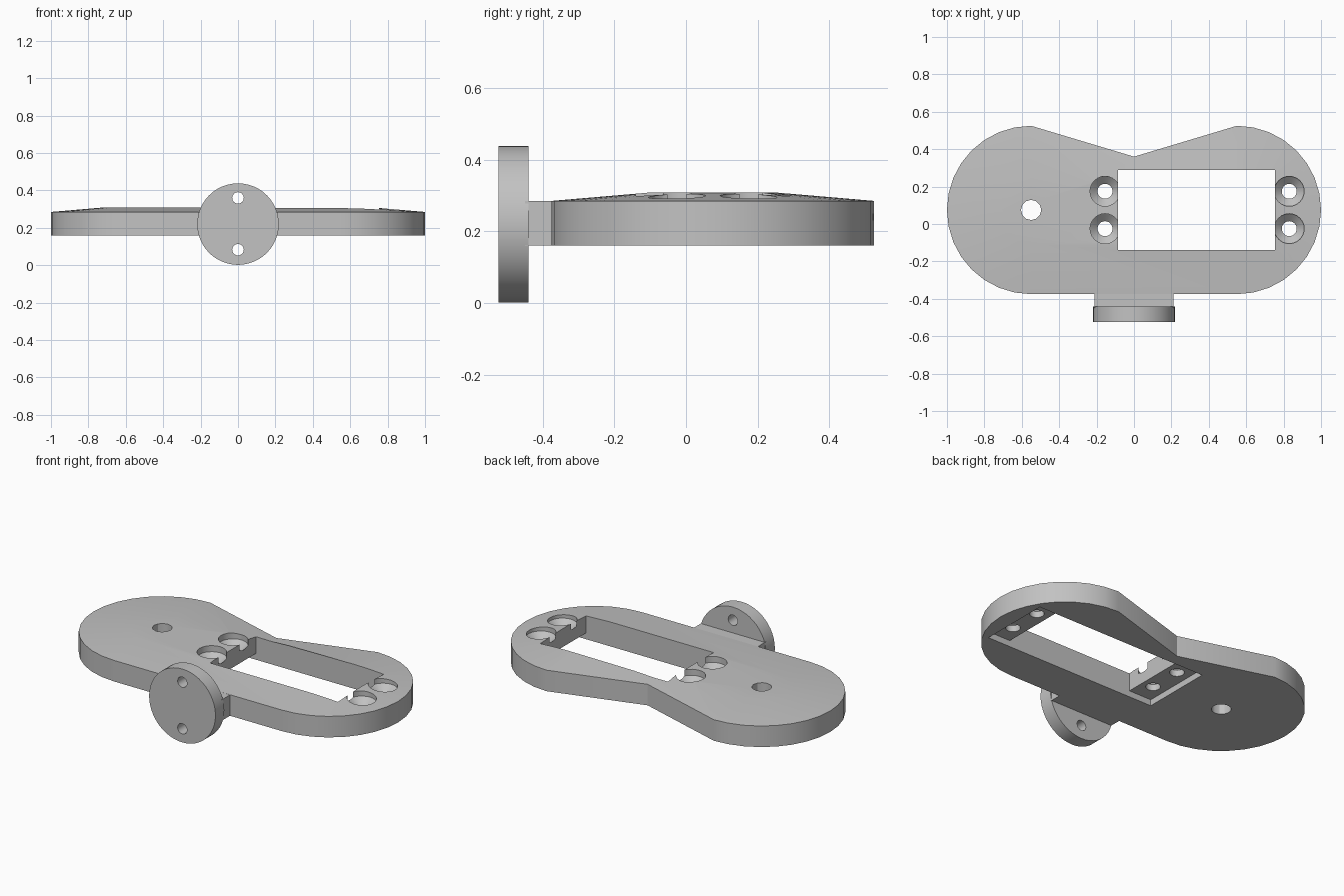
import bpy, bmesh
from math import sin, cos, pi, radians
from mathutils import Matrix, Vector

if "Cube" in bpy.data.objects:
    bpy.data.objects.remove(bpy.data.objects["Cube"])

grey = bpy.data.materials.new("plain grey")
grey.use_nodes = True
GREY = (0.54, 0.54, 0.54, 1)
grey.diffuse_color = GREY
grey.node_tree.nodes["Principled BSDF"].inputs["Base Color"].default_value = GREY


def loft(name, rings):
    """Closed solid through rings that all have the same point count."""
    bm = bmesh.new()
    loops = [[bm.verts.new(p) for p in ring] for ring in rings]
    n = len(loops[0])
    for a, b in zip(loops, loops[1:]):
        for i in range(n):
            j = (i + 1) % n
            bm.faces.new((a[i], a[j], b[j], b[i]))
    bm.faces.new(loops[0])
    bm.faces.new(loops[-1])
    bmesh.ops.recalc_face_normals(bm, faces=bm.faces)
    mesh = bpy.data.meshes.new(name)
    bm.to_mesh(mesh)
    bm.free()
    mesh.materials.append(grey)
    obj = bpy.data.objects.new(name, mesh)
    bpy.context.collection.objects.link(obj)
    return obj


def turned(name, profile, sides, place):
    """Round solid from (radius, height) pairs, moved by a matrix."""
    return loft(name, [[place @ Vector((r * cos(2 * pi * i / sides), r * sin(2 * pi * i / sides), h))
                        for i in range(sides)] for r, h in profile])


def combine(obj, tool, operation):
    mod = obj.modifiers.new("cut", 'BOOLEAN')
    mod.operation = operation
    mod.solver = 'EXACT'
    mod.object = tool
    bpy.ops.object.select_all(action='DESELECT')
    bpy.context.view_layer.objects.active = obj
    obj.select_set(True)
    bpy.ops.object.modifier_apply(modifier=mod.name)
    bpy.data.objects.remove(tool)


def smooth(obj):
    bpy.ops.object.select_all(action='DESELECT')
    bpy.context.view_layer.objects.active = obj
    obj.select_set(True)
    bpy.ops.object.shade_smooth_by_angle(angle=radians(30))


# Plate: two round lobes, a straight front and a notched back
LOBE_X, LOBE_Y = 0.55, 0.075
BOTTOM, RIM, CROWN = 0.16, 0.285, 0.308


def outline(radius, notch_y, z, steps=16):
    arc = [(LOBE_X + radius * cos(a), LOBE_Y + radius * sin(a))
           for a in (-pi / 2 + pi * i / steps for i in range(steps + 1))]
    left = [(-x, y) for x, y in reversed(arc)]
    return [(x, y, z) for x, y in arc + [(0, notch_y)] + left]


plate = loft("plate", [outline(0.45, 0.36, BOTTOM), outline(0.45, 0.36, RIM),
                       outline(0.18, 0.21, CROWN)])

# Rectangular window with a shallow pocket below each end
window = [(-0.235, 0.1), (0.905, 0.1), (0.905, 0.197), (0.755, 0.197),
          (0.755, 0.4), (-0.085, 0.4), (-0.085, 0.197), (-0.235, 0.197)]
combine(plate, loft("window_cutter", [[(x, y, z) for x, z in window] for y in (-0.14, 0.29)]),
        'DIFFERENCE')

# Countersunk screw holes
for x in (-0.155, 0.83):
    for y in (-0.025, 0.175):
        screw = [(0.04, 0.1), (0.04, 0.235), (0.08, 0.272), (0.08, 0.4)]
        combine(plate, turned("screw_cutter", screw, 24, Matrix.Translation((x, y, 0))),
                'DIFFERENCE')

# Plain hole in the right lobe
combine(plate, turned("hole_cutter", [(0.054, 0.1), (0.054, 0.4)], 12,
                      Matrix.Translation((-LOBE_X, LOBE_Y, 0))), 'DIFFERENCE')
smooth(plate)

# Neck joining the plate to the mounting disc
neck = loft("neck", [[(x, y, z) for x, y in ((-0.21, -0.45), (0.21, -0.45), (0.21, -0.37), (-0.21, -0.37))]
                     for z in (BOTTOM, RIM - 0.0005)])

# Upright mounting disc with two bolt holes
upright = Matrix.Rotation(pi / 2, 4, 'X')
disc = turned("mounting_disc", [(0.218, 0.44), (0.218, 0.523)], 48,
              Matrix.Translation((0, 0, 0.22)) @ upright)
for z in (0.083, 0.36):
    combine(disc, turned("bolt_cutter", [(0.031, 0.3), (0.031, 0.6)], 16,
                         Matrix.Translation((0, 0, z)) @ upright), 'DIFFERENCE')
smooth(disc)
